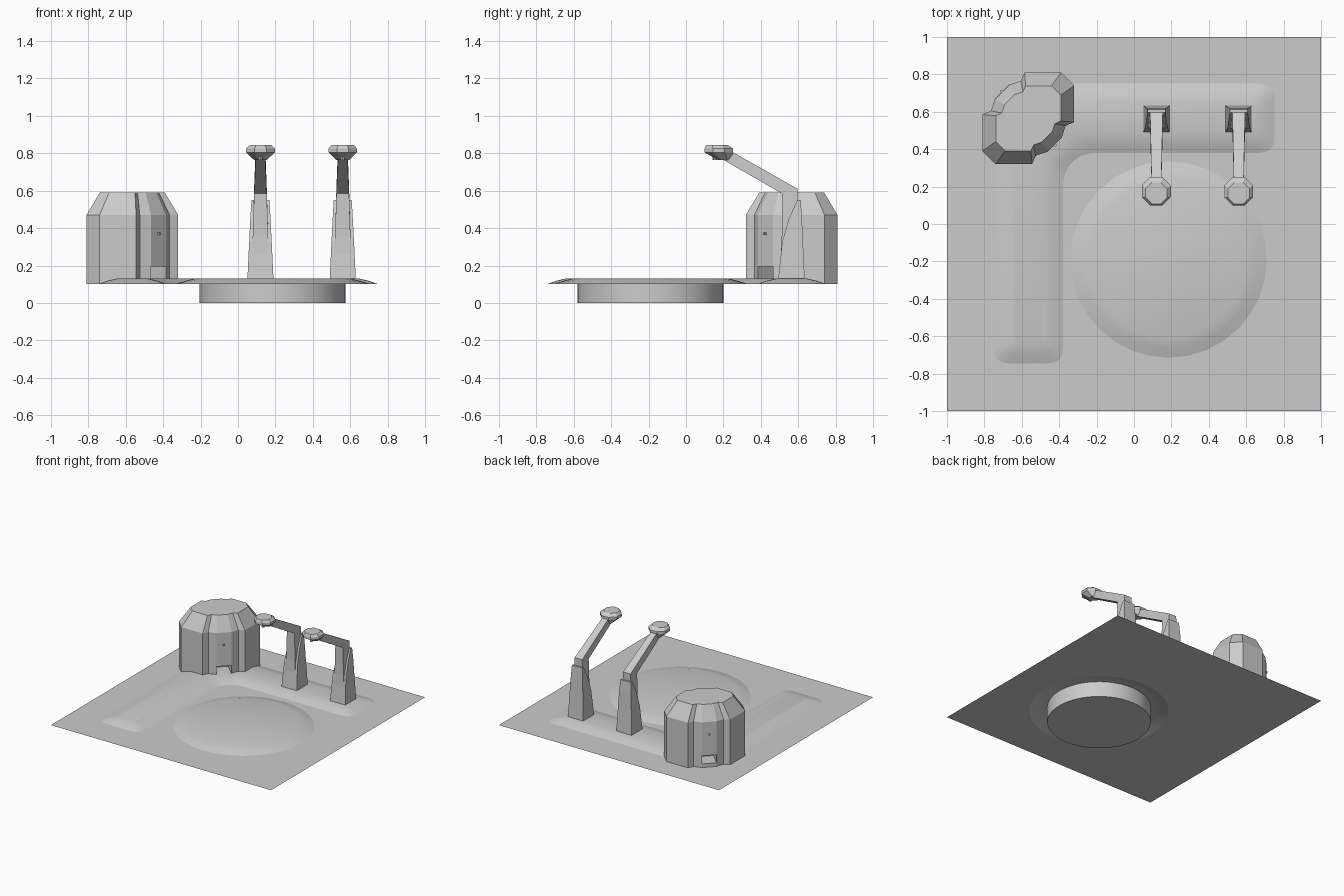
import bpy, bmesh, math
from mathutils import Vector

cube = bpy.data.objects.get("Cube")
if cube:
    bpy.data.objects.remove(cube)

GREY = bpy.data.materials.new("plain grey")
GREY.use_nodes = True
GREY.diffuse_color = (0.6, 0.6, 0.6, 1)
GREY.node_tree.nodes["Principled BSDF"].inputs["Base Color"].default_value = (0.6, 0.6, 0.6, 1)


def finish(name, bm, smooth=False):
    bmesh.ops.recalc_face_normals(bm, faces=bm.faces[:])
    mesh = bpy.data.meshes.new(name)
    bm.to_mesh(mesh)
    bm.free()
    mesh.materials.append(GREY)
    obj = bpy.data.objects.new(name, mesh)
    bpy.context.collection.objects.link(obj)
    if smooth:
        bpy.ops.object.select_all(action="DESELECT")
        obj.select_set(True)
        bpy.context.view_layer.objects.active = obj
        bpy.ops.object.shade_smooth_by_angle(angle=math.radians(30))
    return obj


def loft(name, rings, bottom=True, top=True, smooth=False):
    """Skin a stack of equal-length point rings."""
    bm = bmesh.new()
    loops = [[bm.verts.new(p) for p in ring] for ring in rings]
    n = len(loops[0])
    for a, b in zip(loops, loops[1:]):
        for i in range(n):
            j = (i + 1) % n
            bm.faces.new((a[i], a[j], b[j], b[i]))
    if bottom:
        bm.faces.new(loops[0][::-1])
    if top:
        bm.faces.new(loops[-1])
    return finish(name, bm, smooth)


def circle(cx, cy, z, r, n, turn=0.0):
    angles = [(i + turn) * math.tau / n for i in range(n)]
    return [(cx + r * math.cos(a), cy + r * math.sin(a), z) for a in angles]


def rounded(corners, r, z, steps=5):
    """Polygon outline with each corner eased by a quadratic curve."""
    pts = []
    for i, c in enumerate(corners):
        c = Vector(c)
        a, b = Vector(corners[i - 1]), Vector(corners[(i + 1) % len(corners)])
        ra, rb = min(r, (a - c).length * 0.45), min(r, (b - c).length * 0.45)
        p, q = c + (a - c).normalized() * ra, c + (b - c).normalized() * rb
        for k in range(steps):
            t = k / (steps - 1)
            v = p * (1 - t) ** 2 + c * 2 * t * (1 - t) + q * t * t
            pts.append((v.x, v.y, z))
    return pts


def inset(corners, d):
    """Offset a counter-clockwise polygon inward."""
    out = []
    for i, c in enumerate(corners):
        c = Vector(c)
        e1 = (c - Vector(corners[i - 1])).normalized()
        e2 = (Vector(corners[(i + 1) % len(corners)]) - c).normalized()
        n1, n2 = Vector((-e1.y, e1.x)), Vector((-e2.y, e2.x))
        out.append(tuple(c + (n1 + n2) * d / (1 + n1.dot(n2))))
    return out


GROUND, DECK = 0.1, 0.13
PX, PY = 0.185, -0.19

# Ground sheet with a round opening under the mound
bm = bmesh.new()
for pts in ([(-1, -1, GROUND), (1, -1, GROUND), (1, 1, GROUND), (-1, 1, GROUND)],
            circle(PX, PY, GROUND, 0.525, 32)):
    vs = [bm.verts.new(p) for p in pts]
    for i in range(len(vs)):
        bm.edges.new((vs[i - 1], vs[i]))
bmesh.ops.triangle_fill(bm, use_beauty=True, edges=bm.edges[:], normal=(0, 0, 1))
finish("ground_sheet", bm)

# Round mound and the drum below it
loft("round_mound", [circle(PX, PY, GROUND, 0.525, 32), circle(PX, PY, 0.117, 0.47, 32),
                     circle(PX, PY, DECK, 0.42, 32)], bottom=False, smooth=True)
loft("drum", [circle(PX, PY, 0, 0.39, 48), circle(PX, PY, 0.128, 0.39, 48)], smooth=True)

# Raised L-shaped path
path = [(-0.75, -0.745), (-0.38, -0.745), (-0.38, 0.28), (-0.28, 0.38),
        (0.75, 0.38), (0.75, 0.75), (-0.62, 0.75), (-0.75, 0.62)]
loft("raised_path", [rounded(path, 0.08, GROUND), rounded(inset(path, 0.05), 0.06, 0.118),
                     rounded(inset(path, 0.1), 0.04, DECK)], bottom=False, smooth=True)

# Building: half outline, repeated by a half turn
BX, BY = -0.565, 0.565
half = [(0.175, 0.245), (0.245, 0.175), (0.245, -0.02), (0.2, -0.04),
        (0.18, -0.1), (0.1, -0.18), (0.04, -0.2), (0.02, -0.245)]
outline = half + [(-x, -y) for x, y in half]


def building_ring(z, s):
    return [(BX + x * s, BY + y * s, z) for x, y in outline]


building = loft("building", [building_ring(GROUND, 1), building_ring(0.47, 1),
                             building_ring(0.59, 0.71)])

# Doorways and small lamps on the two diagonal walls
d = Vector((1, -1, 0)).normalized()
w = Vector((1, 1, 0)).normalized()
for side, label in ((1, "front"), (-1, "back")):
    def block(name, near, far, half_w, z0, z1):
        rings = []
        for z in (z0, z1):
            base = Vector((BX, BY, z))
            rings.append([base + d * side * f + w * g for f, g in
                          ((near, -half_w), (far, -half_w), (far, half_w), (near, half_w))])
        return loft(name, rings)

    cutter = block(label + "_door_cutter", 0.07, 0.3, 0.055, 0.05, 0.195)
    cutter.hide_render = True
    cutter.hide_set(True)
    mod = building.modifiers.new(label + "_doorway", "BOOLEAN")
    mod.object = cutter
    mod.solver = "EXACT"
    block(label + "_door_floor", 0.07, 0.2, 0.055, GROUND, DECK)
    block(label + "_door_lamp", 0.19, 0.21, 0.006, 0.364, 0.376)

# Apply the doorways so no cutters remain
bpy.context.view_layer.update()
cut = bpy.data.meshes.new_from_object(building.evaluated_get(bpy.context.evaluated_depsgraph_get()))
building.modifiers.clear()
building.data = cut
for obj in [o for o in bpy.data.objects if o.name.endswith("door_cutter")]:
    bpy.data.objects.remove(obj)


def swept_box(name, cx, sections):
    """Four-sided beam through (y1, z1, y2, z2, half width) sections."""
    loft(name, [[(cx - h, y1, z1), (cx + h, y1, z1), (cx + h, y2, z2), (cx - h, y2, z2)]
                for y1, z1, y2, z2, h in sections])


# Street lamps
for cx, label in ((0.12, "right"), (0.56, "left")):
    # Curved, tapering backing post
    swept_box(label + "_lamp_post", cx, [
        (0.492, 0.12, 0.635, 0.12, 0.07), (0.515, 0.33, 0.625, 0.33, 0.06),
        (0.55, 0.45, 0.62, 0.45, 0.054), (0.595, 0.55, 0.613, 0.55, 0.048)])
    # Pole bending into the arm
    swept_box(label + "_lamp_arm", cx, [
        (0.505, 0.2, 0.6, 0.2, 0.045), (0.512, 0.36, 0.597, 0.36, 0.041),
        (0.512, 0.585, 0.597, 0.61, 0.034), (0.2, 0.765, 0.225, 0.82, 0.026)])
    # Faceted head and bulb
    loft(label + "_lamp_head", [
        circle(cx, 0.205, 0.765, 0.038, 8, 0.5), circle(cx, 0.175, 0.805, 0.083, 8, 0.5),
        circle(cx, 0.175, 0.825, 0.083, 8, 0.5), circle(cx, 0.165, 0.845, 0.062, 8, 0.5)])
    loft(label + "_lamp_bulb", [circle(cx, 0.155, 0.765, 0.012, 8),
                                circle(cx, 0.155, 0.81, 0.012, 8)])
